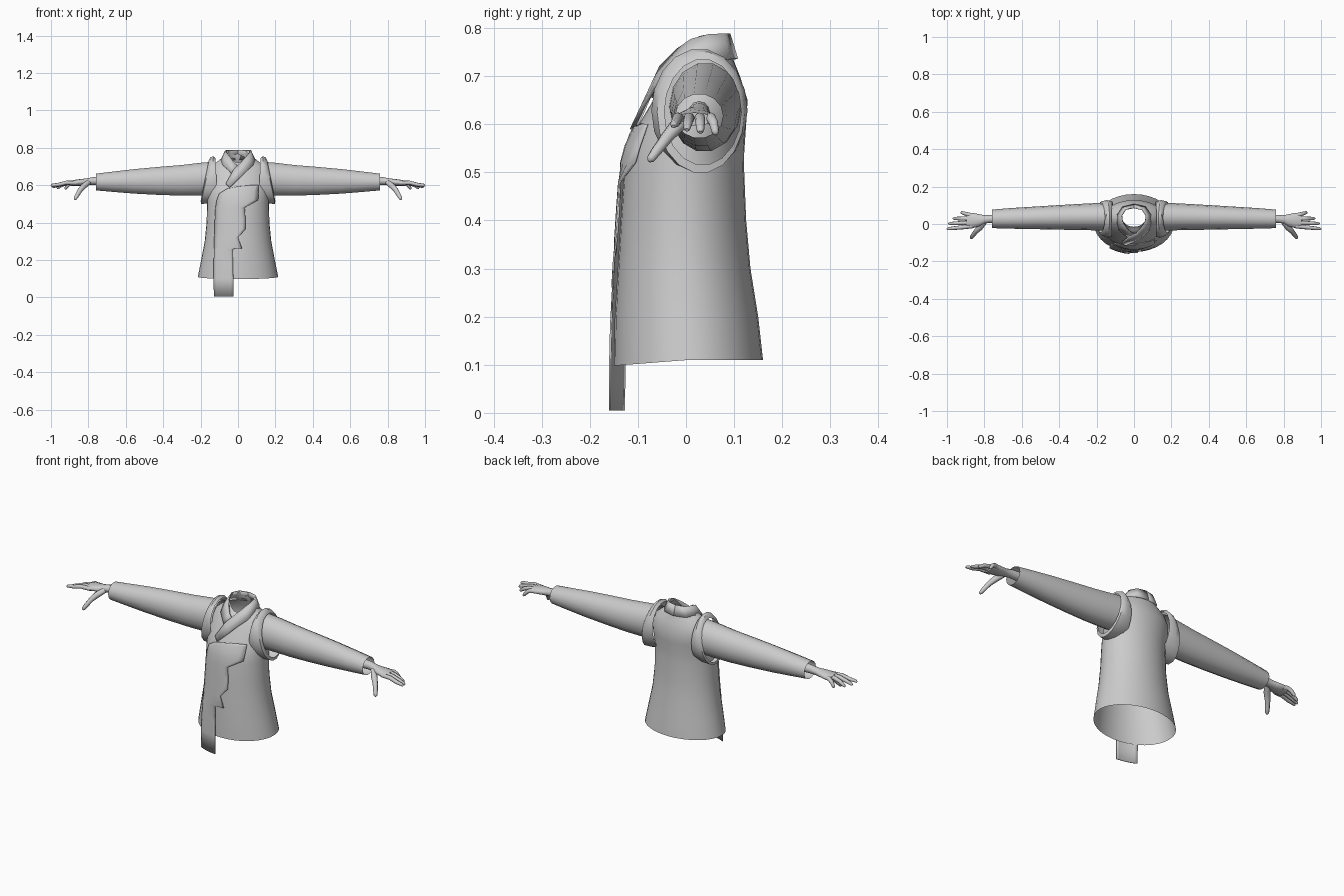
import bpy, bmesh, math
from mathutils import Vector

if "Cube" in bpy.data.objects:
    bpy.data.objects.remove(bpy.data.objects["Cube"])

grey = bpy.data.materials.new("light grey cloth")
grey.diffuse_color = (0.6, 0.6, 0.6, 1)
grey.use_nodes = True
grey.node_tree.nodes["Principled BSDF"].inputs["Base Color"].default_value = grey.diffuse_color


def lerp_row(table, t):
    """Interpolate a row of values from a table keyed by its first column."""
    if t <= table[0][0]:
        return table[0][1:]
    for a, b in zip(table, table[1:]):
        if t <= b[0]:
            f = (t - a[0]) / (b[0] - a[0])
            return [p + (q - p) * f for p, q in zip(a[1:], b[1:])]
    return table[-1][1:]


def loft(name, rings, closed=True, cap=False, mirror=False, angle=40, thick=0):
    bm = bmesh.new()
    rows = [[bm.verts.new(p) for p in r] for r in rings]
    n = len(rows[0])
    for a, b in zip(rows, rows[1:]):
        for i in range(n if closed else n - 1):
            j = (i + 1) % n
            bm.faces.new((a[i], a[j], b[j], b[i]))
    if cap:
        bm.faces.new(rows[0])
        bm.faces.new(rows[-1])
    bmesh.ops.recalc_face_normals(bm, faces=bm.faces)
    mesh = bpy.data.meshes.new(name)
    bm.to_mesh(mesh)
    bm.free()
    ob = bpy.data.objects.new(name, mesh)
    bpy.context.collection.objects.link(ob)
    mesh.materials.append(grey)
    bpy.context.view_layer.objects.active = ob
    ob.select_set(True)
    bpy.ops.object.shade_smooth_by_angle(angle=math.radians(angle))
    ob.select_set(False)
    if thick:
        m = ob.modifiers.new("thickness", 'SOLIDIFY')
        m.thickness, m.offset = thick, 0
    if mirror:
        ob.modifiers.new("other side", 'MIRROR')
    return ob


def x_ring(x, y0, y1, z0, z1, n=14, lean=0):
    """Oval ring across the x axis; lean pushes the lower part outwards."""
    ring = []
    for i in range(n):
        a = math.tau * i / n
        s = math.sin(a)
        ring.append((x - lean * s, (y0 + y1) / 2 + (y1 - y0) / 2 * math.cos(a),
                     (z0 + z1) / 2 + (z1 - z0) / 2 * s))
    return ring


def tube(name, path, radii, n=8):
    """Tapered round limb through a few points, closed at the ends."""
    pts = [Vector(p) for p in path]
    rings = []
    for i, p in enumerate(pts):
        d = (pts[min(i + 1, len(pts) - 1)] - pts[max(i - 1, 0)]).normalized()
        u = d.cross(Vector((0, 0, 1))).normalized()
        v = d.cross(u)
        rings.append([p + (u * math.cos(math.tau * k / n) + v * math.sin(math.tau * k / n)) * radii[i]
                      for k in range(n)])
    return loft(name, rings, cap=True, mirror=True, angle=60)


# Robe body: height, half width, front y, back y
BODY = [(0.11, .215, -.15, .16), (0.2, .197, -.148, .15), (0.3, .178, -.142, .134),
        (0.4, .168, -.136, .125), (0.5, .165, -.129, .121), (0.54, .165, -.123, .121),
        (0.6, .168, -.098, .125), (0.65, .164, -.068, .128), (0.70, .145, -.045, .112),
        (0.735, .10, -.032, .098), (0.757, .072, -.022, .09), (0.785, .064, -.015, .088)]
rings = []
for z, w, yf, yb in BODY:
    ring = []
    for i in range(32):
        a = math.tau * i / 32
        c, s = math.cos(a), math.sin(a)
        drop = max(0, -s) ** 2 * max(0, z - 0.7) * 0.75
        hem = -0.012 * max(0, -s) if z < 0.12 else 0
        ring.append((w * c, (yf + yb) / 2 + (yb - yf) / 2 * s, z - drop + hem))
    rings.append(ring)
loft("robe_body", rings)


def front(x, z):
    """y of the robe front at a given point."""
    w, yf, yb = lerp_row(BODY, z)
    return (yf + yb) / 2 - (yb - yf) / 2 * math.sqrt(max(0, 1 - (x / w) ** 2))


# Overlapping front flap: height, left edge, right edge
FLAP = [(0.005, -.128, -.025), (0.10, -.13, -.025), (0.18, -.129, -.027), (0.26, -.128, -.027),
        (0.262, -.128, .022), (0.32, -.126, .0), (0.365, -.125, .04), (0.42, -.123, .04),
        (0.48, -.12, .035), (0.52, -.113, .107), (0.555, -.10, .11), (0.58, -.06, .11),
        (0.592, .0, .11), (0.60, .08, .11)]
rows = []
for z, l, r in FLAP:
    xs = [l + (r - l) * k / 8 for k in range(9)]
    rows.append([(x, front(x, z) - 0.009, z) for x in xs])
loft("front_flap", rows, closed=False, thick=0.004)

# Crossed collar: rows of upper edge and lower edge, round the neck and down the chest
NECK = [((0, .088, .787), (0, .104, .735)), ((.045, .078, .787), (.06, .09, .735)),
        ((.066, .045, .785), (.088, .05, .737)), ((.062, .012, .775), (.088, .005, .73)),
        ((.045, -.016, .755), (.08, -.03, .705))]


def chest(points, lift):
    return [tuple((x, front(x, z) - lift, z) for x, z in pair) for pair in points]


upper = NECK + chest([((.012, .718), (.045, .675)), ((-.025, .68), (.008, .638)),
                      ((-.065, .607), (-.045, .588))], .014)
under = NECK + chest([((.02, .72), (.05, .68)), ((-.005, .695), (.03, .655))], .007)
loft("collar_over", upper, closed=False, thick=0.009)
loft("collar_under", [[(-x, y, z) for x, y, z in row] for row in under], closed=False, thick=0.007)

# Flared armhole edges of the vest
loft("armhole_edge", [x_ring(.115, -.07, .12, .51, .745, 18, -.005),
                      x_ring(.145, -.072, .128, .50, .757, 18, .014),
                      x_ring(.172, -.06, .122, .498, .752, 18, .026),
                      x_ring(.178, -.045, .115, .515, .735, 18, .022)], mirror=True)

# Sleeves, open at the cuff
SLEEVE = [(.13, -.035, .115, .545, .728), (.2, -.034, .112, .543, .722), (.3, -.032, .107, .542, .71),
          (.42, -.03, .10, .546, .70), (.55, -.027, .092, .553, .688), (.66, -.025, .085, .562, .675),
          (.758, -.022, .077, .571, .663)]
loft("sleeve", [x_ring(*r) for r in SLEEVE], mirror=True)

# Hands: wrist and palm, then fingers and thumb
PALM = [(.72, .005, .05, .60, .648), (.77, .006, .048, .602, .644), (.80, .003, .047, .600, .638),
        (.83, -.014, .053, .597, .634), (.865, -.022, .06, .597, .63), (.895, -.021, .056, .596, .624)]
loft("palm", [x_ring(*r, n=12) for r in PALM], cap=True, mirror=True, angle=60)
FINGERS = [("index_finger", -.012, -.026, 1.0, .59), ("middle_finger", .008, .002, .992, .583),
           ("ring_finger", .028, .03, .968, .578), ("little_finger", .045, .062, .925, .574)]
for name, y0, y1, tip, zt in FINGERS:
    x0 = .865
    at = lambda f, z: (x0 + (tip - x0) * f, y0 + (y1 - y0) * f, z)
    tube(name, [at(0, .612), at(.4, .613), at(.7, .603), at(.94, zt + .01), at(1, zt + .005)],
         [.0115, .011, .010, .008, .004])
tube("thumb", [(.80, .01, .615), (.825, -.02, .595), (.845, -.04, .572), (.862, -.062, .543),
               (.87, -.073, .528), (.872, -.077, .523)], [.014, .016, .013, .011, .009, .004])
